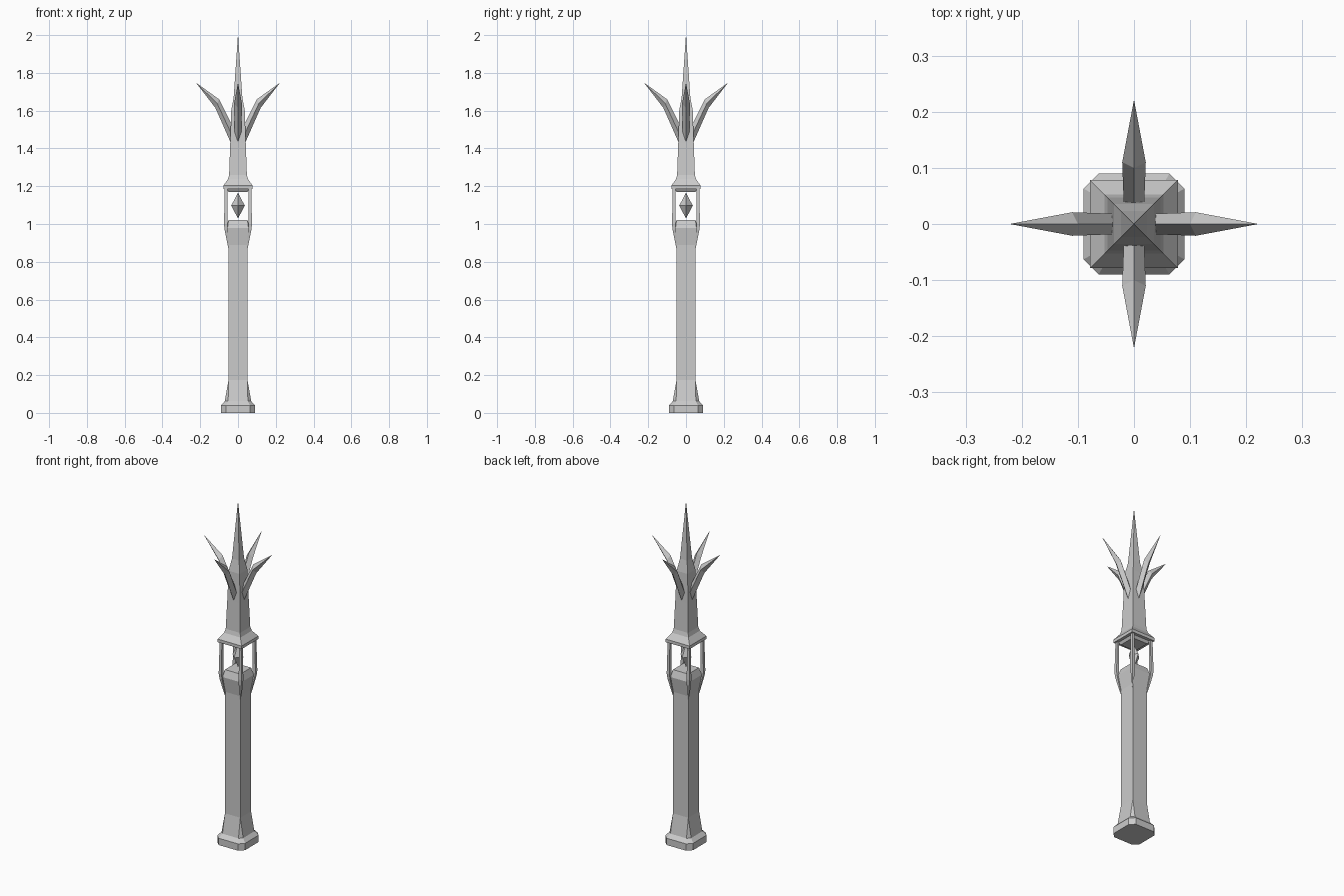
import bpy, bmesh, math
from mathutils import Matrix, Vector

if "Cube" in bpy.data.objects:
    bpy.data.objects.remove(bpy.data.objects["Cube"])

stone = bpy.data.materials.new("grey_stone")
stone.diffuse_color = (0.6, 0.6, 0.6, 1)
stone.use_nodes = True
stone.node_tree.nodes["Principled BSDF"].inputs["Base Color"].default_value = stone.diffuse_color


def loft(rings, caps=True):
    """Bridge equal-length rings of points; coincident points are welded."""
    bm = bmesh.new()
    vs = [[bm.verts.new(p) for p in r] for r in rings]
    n = len(vs[0])
    for a, b in zip(vs, vs[1:]):
        for i in range(n):
            j = (i + 1) % n
            bm.faces.new((a[i], a[j], b[j], b[i]))
    if caps:
        bm.faces.new(vs[0][::-1])
        bm.faces.new(vs[-1])
    bmesh.ops.remove_doubles(bm, verts=bm.verts, dist=1e-5)
    bmesh.ops.recalc_face_normals(bm, faces=bm.faces)
    return bm


def finish(bm, name):
    me = bpy.data.meshes.new(name)
    bm.to_mesh(me)
    bm.free()
    me.materials.append(stone)
    ob = bpy.data.objects.new(name, me)
    bpy.context.collection.objects.link(ob)
    return ob


def four(make, name):
    """Repeat a part on all four sides."""
    for k in range(4):
        bm = make()
        bmesh.ops.rotate(bm, verts=bm.verts, cent=(0, 0, 0),
                         matrix=Matrix.Rotation(k * math.pi / 2, 3, 'Z'))
        finish(bm, f"{name}_{k + 1}")


def octagon(h, f, z):
    """Square of half size h with corners cut to flat half width f."""
    return [(h, -f, z), (h, f, z), (f, h, z), (-f, h, z),
            (-h, f, z), (-h, -f, z), (-f, -h, z), (f, -h, z)]


def square(h, z):
    return [(h, -h, z), (h, h, z), (-h, h, z), (-h, -h, z)]


# Chamfered foot, straight shaft and flared lantern floor
finish(loft([octagon(0.09, 0.063, 0), octagon(0.09, 0.063, 0.04),
             octagon(0.07, 0.052, 0.062), octagon(0.05, 0.05, 0.175),
             octagon(0.05, 0.05, 0.89), octagon(0.064, 0.055, 0.98),
             octagon(0.05, 0.05, 1.02)]), "column")


# Corner posts, tapering down onto the column corners
def post():
    levels = [(0.046, 0.051, 0.87), (0.054, 0.071, 0.97), (0.056, 0.074, 1.0),
              (0.056, 0.07, 1.195)]
    return loft([[(a, a, z), (b, a, z), (b, b, z), (a, b, z)]
                 for a, b, z in levels])


four(post, "lantern_post")

# Lantern roof with the tapering neck and central spire
finish(loft([square(0.05, 1.17), square(0.06, 1.185), square(0.078, 1.185),
             square(0.078, 1.203), square(0.053, 1.237), square(0.047, 1.26),
             square(0.041, 1.43), square(0.036, 1.6), square(0.023, 1.67),
             square(0.0004, 2.0)]), "roof_and_spire")

# Floating crystal
finish(loft([[(r * x, r * y, z) for x, y in ((1, 0), (0, 1), (-1, 0), (0, -1))]
             for r, z in ((0.0003, 1.03), (0.036, 1.097), (0.0003, 1.165))]),
       "crystal")


# Outward-leaning spikes with a diamond cross-section
def spike():
    def diamond(inner, outer, w):
        mx, mz = (inner[0] + outer[0]) / 2, (inner[1] + outer[1]) / 2
        return [(inner[0], 0, inner[1]), (mx, w, mz),
                (outer[0], 0, outer[1]), (mx, -w, mz)]
    return loft([diamond((0.02, 1.5), (0.036, 1.425), 0.018),
                 diamond((0.1, 1.66), (0.12, 1.615), 0.021),
                 diamond((0.219, 1.746), (0.22, 1.745), 0.0004)])


four(spike, "spike")
